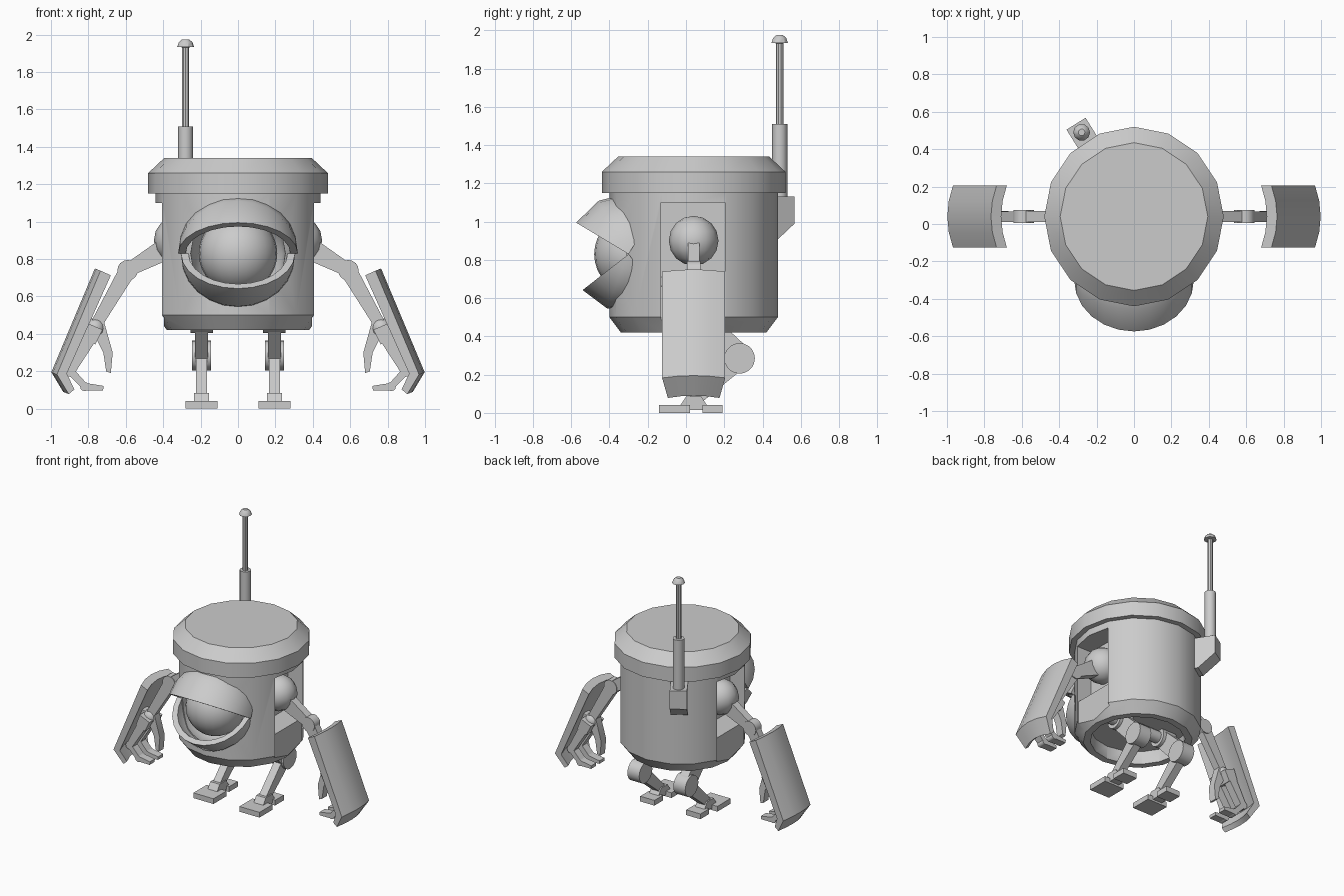
import bpy, bmesh, math
from mathutils import Vector, Matrix

if "Cube" in bpy.data.objects:
    bpy.data.objects.remove(bpy.data.objects["Cube"])

CY = 0.04  # the body axis sits slightly behind the origin

grey = bpy.data.materials.new("plain grey")
grey.diffuse_color = (0.6, 0.6, 0.6, 1)
grey.use_nodes = True
grey.node_tree.nodes["Principled BSDF"].inputs["Base Color"].default_value = grey.diffuse_color


def finish(name, bm, mirror=False, smooth=True):
    bmesh.ops.remove_doubles(bm, verts=bm.verts, dist=1e-5)
    bmesh.ops.recalc_face_normals(bm, faces=bm.faces)
    me = bpy.data.meshes.new(name)
    bm.to_mesh(me)
    bm.free()
    ob = bpy.data.objects.new(name, me)
    bpy.context.collection.objects.link(ob)
    me.materials.append(grey)
    if mirror:
        ob.modifiers.new("mirror", 'MIRROR').use_axis[0] = True
    if smooth:
        shade(ob)
    return ob


def shade(ob):
    bpy.ops.object.select_all(action='DESELECT')
    ob.select_set(True)
    bpy.context.view_layer.objects.active = ob
    bpy.ops.object.shade_smooth_by_angle(angle=math.radians(32))


def lathe(name, profile, sides, x=0, y=0):
    bm = bmesh.new()
    vs = [bm.verts.new((x + r, y, z)) for r, z in profile]
    es = [bm.edges.new(p) for p in zip(vs, vs[1:])]
    bmesh.ops.spin(bm, geom=vs + es, cent=(x, y, 0), axis=(0, 0, 1),
                   angle=math.tau, steps=sides)
    return finish(name, bm)


def prism(name, pts, axis, lo, hi, mirror=False, spin=None):
    """Extrude a side profile along x (points are y,z) or y (points are x,z)."""
    bm = bmesh.new()
    put = (lambda a, b, t: (t, a, b)) if axis == 'x' else (lambda a, b, t: (a, t, b))
    low, high = [[bm.verts.new(put(a, b, t)) for a, b in pts] for t in (lo, hi)]
    bm.faces.new(low)
    bm.faces.new(high)
    n = len(pts)
    for i in range(n):
        j = (i + 1) % n
        bm.faces.new((low[i], low[j], high[j], high[i]))
    if spin:
        bm.transform(spin)
    return finish(name, bm, mirror)


def rod(name, a, b, r, sides=16, mirror=False):
    a, b = Vector(a), Vector(b)
    d = b - a
    m = Matrix.Translation((a + b) / 2) @ d.to_track_quat('Z', 'Y').to_matrix().to_4x4()
    bm = bmesh.new()
    bmesh.ops.create_cone(bm, cap_ends=True, segments=sides, radius1=r, radius2=r,
                          depth=d.length, matrix=m)
    return finish(name, bm, mirror)


def ball(name, loc, r, u=16, v=10, mirror=False):
    bm = bmesh.new()
    bmesh.ops.create_uvsphere(bm, u_segments=u, v_segments=v, radius=r,
                              matrix=Matrix.Translation(loc))
    return finish(name, bm, mirror)


def bar(a, b, wa, wb):
    """Outline of a tapered bar between two points in a plane."""
    a, b = Vector(a), Vector(b)
    d = (b - a).normalized()
    n = Vector((-d.y, d.x))
    return [tuple(p) for p in (a + n * wa, b + n * wb, b - n * wb, a - n * wa)]


def cut(ob, cutter):
    m = ob.modifiers.new("cut", 'BOOLEAN')
    m.operation, m.solver, m.object = 'DIFFERENCE', 'EXACT', cutter
    bpy.context.view_layer.objects.active = ob
    bpy.ops.object.modifier_apply(modifier=m.name)
    bpy.data.objects.remove(cutter)


# Barrel body with lid rim, open bottom, eye socket and arm recesses
body = lathe("body", [(0, .42), (.38, .42), (.44, .50), (.44, 1.15), (.48, 1.15),
                      (.48, 1.26), (.395, 1.34), (0, 1.34)], 16, 0, CY)
cut(body, rod("cavity_cutter", (0, CY, .3), (0, CY, .52), .33))
cut(body, ball("socket_cutter", (0, -.30, .83), .255))
for s in (1, -1):
    recess = [(.28, 1.10), (.6, 1.10), (.6, .3), (.395, .3), (.395, .66), (.28, .71)]
    cut(body, prism("recess_cutter", [(s * x, z) for x, z in recess], 'y', -.13, .205))
shade(body)


# Eyeball and two spherical eyelid shells hinged on the x axis
ball("eyeball", (0, -.27, .83), .21, 24, 16)


def eyelid(name, r, start, end, steps=3, rows=12, thick=.04):
    bm = bmesh.new()
    shells = []
    for rad in (r, r - thick):
        grid = []
        for i in range(steps + 1):
            f = math.radians(start + (end - start) * i / steps)
            grid.append([bm.verts.new((
                rad * math.cos(math.pi * j / rows),
                -.30 - rad * math.sin(math.pi * j / rows) * math.cos(f),
                .83 + rad * math.sin(math.pi * j / rows) * math.sin(f)))
                for j in range(rows + 1)])
        for p, q in zip(grid, grid[1:]):
            for j in range(rows):
                bm.faces.new((p[j], p[j + 1], q[j + 1], q[j]))
        shells.append(grid)
    for k in (0, -1):  # rims joining outer and inner shell
        o, n = shells[0][k], shells[1][k]
        for j in range(rows):
            bm.faces.new((o[j], o[j + 1], n[j + 1], n[j]))
    bmesh.ops.dissolve_degenerate(bm, dist=1e-5, edges=bm.edges)
    return finish(name, bm)


eyelid("upper_eyelid", .32, 31, 121)
eyelid("lower_eyelid", .305, -38, -128)

# Antenna on a bracket at the back
turn = Matrix.Translation((0, CY, 0)) @ Matrix.Rotation(math.radians(32), 4, 'Z')
prism("antenna_bracket", [(.40, 1.13), (.585, 1.13), (.585, .99), (.46, .89), (.40, .89)],
      'x', -.06, .06, spin=turn)
ax, ay = -.28, .49
rod("antenna_sleeve", (ax, ay, 1.1), (ax, ay, 1.51), .04, 12)
rod("antenna_mast", (ax, ay, 1.5), (ax, ay, 1.94), .02, 10)
lathe("antenna_cap", [(0, 1.93), (.045, 1.935), (.036, 1.96), (.018, 1.975), (0, 1.975)],
      10, ax, ay)

# Arms
ball("shoulder", (.32, CY, .90), .13, 12, 8, True)
prism("upper_arm", bar((.34, .88), (.59, .74), .065, .035), 'y', CY - .03, CY + .03, True)
rod("elbow", (.59, CY - .035, .74), (.59, CY + .035, .74), .055, 16, True)
prism("forearm", bar((.59, .74), (.77, .43), .045, .03), 'y', CY - .028, CY + .028, True)
ball("wrist", (.765, CY, .43), .055, 12, 8, True)
prism("shield_mount", bar((.765, .43), (.86, .47), .025, .025), 'y', CY - .03, CY + .03, True)

# Curved forearm shield, swept across y with its edges bent inwards
bm = bmesh.new()
outline = [(.765, .75), (.998, .195), (.935, .09), (.905, .115), (.945, .20), (.71, .725)]
rings = []
for t in (-1, -.5, 0, .5, 1):
    ring = []
    for x, z in outline:
        half = .135 if z < .15 else .165
        ring.append(bm.verts.new((x - .03 * t * t, CY + half * t, z - .012 * t * t)))
    rings.append(ring)
for p, q in zip(rings, rings[1:]):
    for i in range(6):
        j = (i + 1) % 6
        bm.faces.new((p[i], p[j], q[j], q[i]))
bm.faces.new(rings[0])
bm.faces.new(rings[-1])
finish("arm_shield", bm, True)

# Hands: a palm, one hooked thumb and two jointed fingers
prism("palm", bar((.765, .44), (.80, .36), .045, .04), 'y', CY - .08, CY + .08, True)
prism("thumb", [(.715, .46), (.67, .30), (.68, .19), (.705, .20), (.72, .30), (.765, .39)],
      'y', CY - .03, CY + .03, True)
for side, off in (("front", -.05), ("back", .05)):
    lo, hi = CY + off - .03, CY + off + .03
    prism(side + "_finger_base", bar((.785, .39), (.895, .20), .035, .024), 'y', lo, hi, True)
    rod(side + "_finger_knuckle", (.895, lo, .20), (.895, hi, .20), .03, 12, True)
    prism(side + "_finger_middle", bar((.895, .20), (.82, .12), .02, .018), 'y', lo, hi, True)
    rod(side + "_finger_joint", (.82, lo, .118), (.82, hi, .118), .024, 12, True)
    prism(side + "_finger_tip", bar((.82, .118), (.72, .11), .02, .012), 'y', lo, hi, True)

# Legs: hip, backward thigh, big knee, forward shin
LX = .195
rod("hip_axle", (-.33, .09, .475), (.33, .09, .475), .045, 12)
rod("hip", (LX - .06, .09, .475), (LX + .06, .09, .475), .07, 16, True)
prism("thigh", bar((.09, .475), (.28, .285), .06, .07), 'x', LX - .035, LX + .035, True)
rod("knee", (LX - .05, .28, .285), (LX + .05, .28, .285), .08, 20, True)
prism("shin", bar((.28, .28), (.04, .06), .05, .03), 'x', LX - .03, LX + .03, True)

# Feet: ankle block joining a wide toe plate and a heel plate
prism("ankle", [(-.03, .04), (.0, .085), (.08, .085), (.11, .04), (.11, .015), (-.03, .015)],
      'x', LX - .04, LX + .04, True)
prism("toe_plate", [(-.14, 0), (.02, 0), (.02, .04), (-.14, .04)], 'x', LX - .085, LX + .085, True)
prism("heel_plate", [(.085, 0), (.19, 0), (.19, .04), (.085, .04)], 'x', LX - .06, LX + .06, True)
